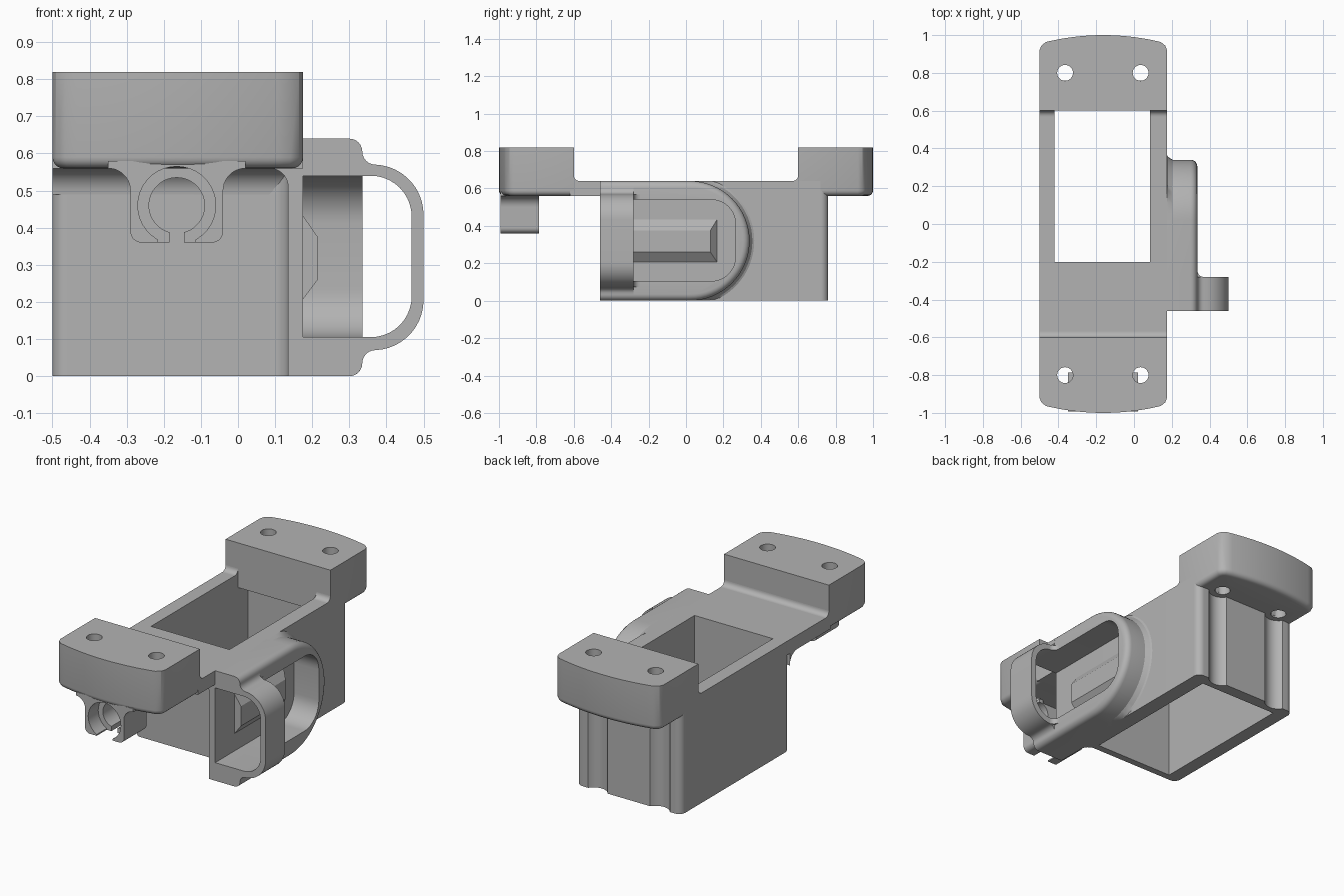
import bpy, bmesh
from math import sin, cos, pi, radians, sqrt

if "Cube" in bpy.data.objects:
    bpy.data.objects.remove(bpy.data.objects["Cube"], do_unlink=True)

grey = bpy.data.materials.new("plain grey")
grey.use_nodes = True
COLOUR = (0.45, 0.45, 0.45, 1)
grey.diffuse_color = COLOUR
grey.node_tree.nodes["Principled BSDF"].inputs["Base Color"].default_value = COLOUR

MAP = {"x": lambda u, v, w: (w, u, v),
       "y": lambda u, v, w: (u, w, v),
       "z": lambda u, v, w: (u, v, w)}


def loft(name, sections, axis, bevel=None, width=0.03):
    """Skin equal-length outlines [(points, depth), ...]; bevel is an edge rule."""
    bm = bmesh.new()
    rings = [[bm.verts.new(MAP[axis](u, v, w)) for u, v in pts] for pts, w in sections]
    n = len(rings[0])
    for a, b in zip(rings, rings[1:]):
        for i in range(n):
            bm.faces.new((a[i], a[(i + 1) % n], b[(i + 1) % n], b[i]))
    bm.faces.new(rings[0])
    bm.faces.new(rings[-1])
    bmesh.ops.recalc_face_normals(bm, faces=bm.faces)
    if bevel:
        edges = [e for e in bm.edges if bevel(e.verts[0].co, e.verts[1].co)]
        bmesh.ops.bevel(bm, geom=edges, offset=width, segments=5, profile=0.5,
                        affect="EDGES", clamp_overlap=True)
    mesh = bpy.data.meshes.new(name)
    bm.to_mesh(mesh)
    bm.free()
    mesh.materials.append(grey)
    obj = bpy.data.objects.new(name, mesh)
    bpy.context.collection.objects.link(obj)
    return obj


def prism(name, pts, axis, a, b, **kw):
    return loft(name, [(pts, a), (pts, b)], axis, **kw)


def arc(cu, cv, r, start, end, n=10):
    return [(cu + r * cos(radians(start + (end - start) * i / n)),
             cv + r * sin(radians(start + (end - start) * i / n))) for i in range(n + 1)]


def rect(u0, v0, u1, v1, radii=(0, 0, 0, 0)):
    """Rectangle with corner radii, from the low corner anticlockwise."""
    pts = []
    corners = [(u0, v0, 1, 1), (u1, v0, -1, 1), (u1, v1, -1, -1), (u0, v1, 1, -1)]
    for k, ((u, v, su, sv), r) in enumerate(zip(corners, radii)):
        pts += arc(u + su * r, v + sv * r, r, 180 + 90 * k, 270 + 90 * k) if r else [(u, v)]
    return pts


def cove(name, axis, u, v, su, sv, r, a, b):
    """Concave fillet strip filling an inside corner."""
    curve = [(u + su * r * (1 - cos(t * pi / 16)), v + sv * r * (1 - sin(t * pi / 16)))
             for t in range(9)]
    return prism(name, [(u, v)] + curve, axis, a, b)


def cut(obj, *cutters):
    bpy.context.view_layer.objects.active = obj
    for c in cutters:
        mod = obj.modifiers.new("cut", "BOOLEAN")
        mod.operation, mod.solver, mod.object = "DIFFERENCE", "EXACT", c
        bpy.ops.object.modifier_apply(modifier=mod.name)
        bpy.data.objects.remove(c, do_unlink=True)
    return obj


L, R, MID = -0.5, 0.175, -0.165
FRONT, BACK = -0.24, 0.76
BOLTS = (-0.365, 0.035)

# Hollow rectangular body with screw grooves down the back
body = prism("body", rect(L, FRONT, R, BACK, (0.04, 0, 0.04, 0.04)), "z", 0, 0.64)
cut(body, prism("cavity", rect(-0.42, -0.2, 0.085, 0.69), "z", -0.1, 0.7),
    *[prism("groove", arc(x, 0.8, 0.075, 0, 345, 23), "z", -0.1, 0.57) for x in BOLTS])

# Mounting flanges at both ends, bowed outwards, with bolt holes
for side, label in ((-1, "front"), (1, "back")):
    half = (R - L) / 2
    bow = [(L + half + half * t / 10, 1 - 0.045 * (t / 10) ** 2) for t in range(-9, 10)]
    outline = [(L, 0.6), (L, 0.92), (L + 0.01, 0.945)] + bow + [(R - 0.01, 0.945), (R, 0.92), (R, 0.6)]
    flange = prism(label + "_flange", [(x, side * y) for x, y in outline], "z", 0.56, 0.82,
                   bevel=lambda a, b: max(a.z, b.z) < 0.57 and max(abs(a.y), abs(b.y)) > 0.61)
    cut(flange, *[prism("bolt_hole", arc(x, side * 0.8, 0.042, 0, 345, 23), "z", 0.5, 0.9)
                  for x in BOLTS])

# Deck between the body and the front flange, and blending fillets
prism("front_deck", rect(L, -0.62, R, -0.21), "z", 0.56, 0.64)
cove("front_flange_fillet", "x", -0.6, 0.64, 1, 1, 0.03, L, R)
cove("deck_fillet", "x", FRONT, 0.56, -1, -1, 0.07, L, R)
for label, a, b in (("left", 0.085, R), ("right", L, -0.42)):
    cove(label + "_rail_fillet", "x", 0.6, 0.64, -1, 1, 0.03, a, b)

# Split clip hanging under the front flange
x0, x1, zc = MID - 0.125, MID + 0.125, 0.46
clip_outline = (arc(x0 - 0.06, 0.5, 0.06, 90, 0) + arc(x0 + 0.03, 0.39, 0.03, 180, 270)
                + arc(x1 - 0.03, 0.39, 0.03, 270, 360) + arc(x1 + 0.06, 0.5, 0.06, 180, 90)
                + [(x1 + 0.06, 0.58), (x0 - 0.06, 0.58)])
clip = prism("cable_clip", clip_outline, "y", -0.992, -0.785)
for radius, slot, depth in ((0.075, 0.02, -0.7), (0.105, 0.05, -0.9)):
    cut(clip, prism("bore", arc(MID, zc, radius, 0, 350, 35), "y", -1.1, depth),
        prism("slot", rect(MID - slot, 0.3, MID + slot, zc - 0.03), "y", -1.1, depth))


# Round-ended guard on the left side, with a flared foot
def d_shape(r, start):
    end = [(0.02 + r * cos(t * pi / 32), 0.32 + max(-0.32, min(0.32, r * sin(t * pi / 32))))
           for t in range(-16, 17)]
    return [(start, 0.64), (start, 0)] + end


guard = prism("side_guard", d_shape(0.32, -0.28), "x", 0.17, 0.335, width=0.035,
              bevel=lambda a, b: min(a.x, b.x) > 0.33 and max(a.y, b.y) > -0.27)
foot = loft("guard_foot", [(d_shape(0.355, -0.2), 0.17), (d_shape(0.335, -0.2), 0.18),
                           (d_shape(0.32, -0.2), 0.205)], "x")
for part in (guard, foot):
    cut(part, prism("guard_opening", rect(-0.4, 0.105, 0.265, 0.54, (0, 0.13, 0.13, 0)),
                    "x", 0.1, 0.5))

# Front ring that loops out beyond the guard
lower = (arc(0.3, 0.035, 0.035, 270, 360, 6) + arc(0.37, 0.035, 0.035, 180, 90, 6)
         + arc(0.365, 0.205, 0.135, 280, 360))
upper = [(x, 0.64 - z) for x, z in reversed(lower)]
ring = prism("front_ring", [(0.135, 0)] + lower + upper + [(0.135, 0.64)], "y", -0.46, -0.28)
cut(ring, prism("ring_window", rect(R, 0.105, 0.468, 0.54, (0, 0.11, 0.11, 0)), "y", -0.6, -0.2))
prism("ring_wall", rect(0.135, -0.3, R, FRONT + 0.02), "z", 0, 0.6)
cove("wall_fillet", "z", 0.135, FRONT, -1, -1, 0.05, 0, 0.57)
cove("wall_top_fillet", "y", 0.135, 0.56, -1, -1, 0.05, -0.46, FRONT)
for label, z0, z1 in (("lower", 0.072, 0.105), ("upper", 0.54, 0.568)):
    cove(label + "_ring_fillet", "z", 0.335, -0.28, 1, 1, 0.035, z0, z1)

# Tapered rib inside the guard
loft("inner_rib", [(rect(-0.28, 0.2, 0.17, 0.44), 0.17),
                   (rect(-0.28, 0.26, 0.13, 0.375), 0.215)], "x")

# Smooth the curved faces and keep edges crisp
for obj in bpy.context.scene.objects:
    obj.select_set(obj.type == "MESH")
bpy.context.view_layer.objects.active = body
bpy.ops.object.shade_smooth_by_angle(angle=radians(30))
